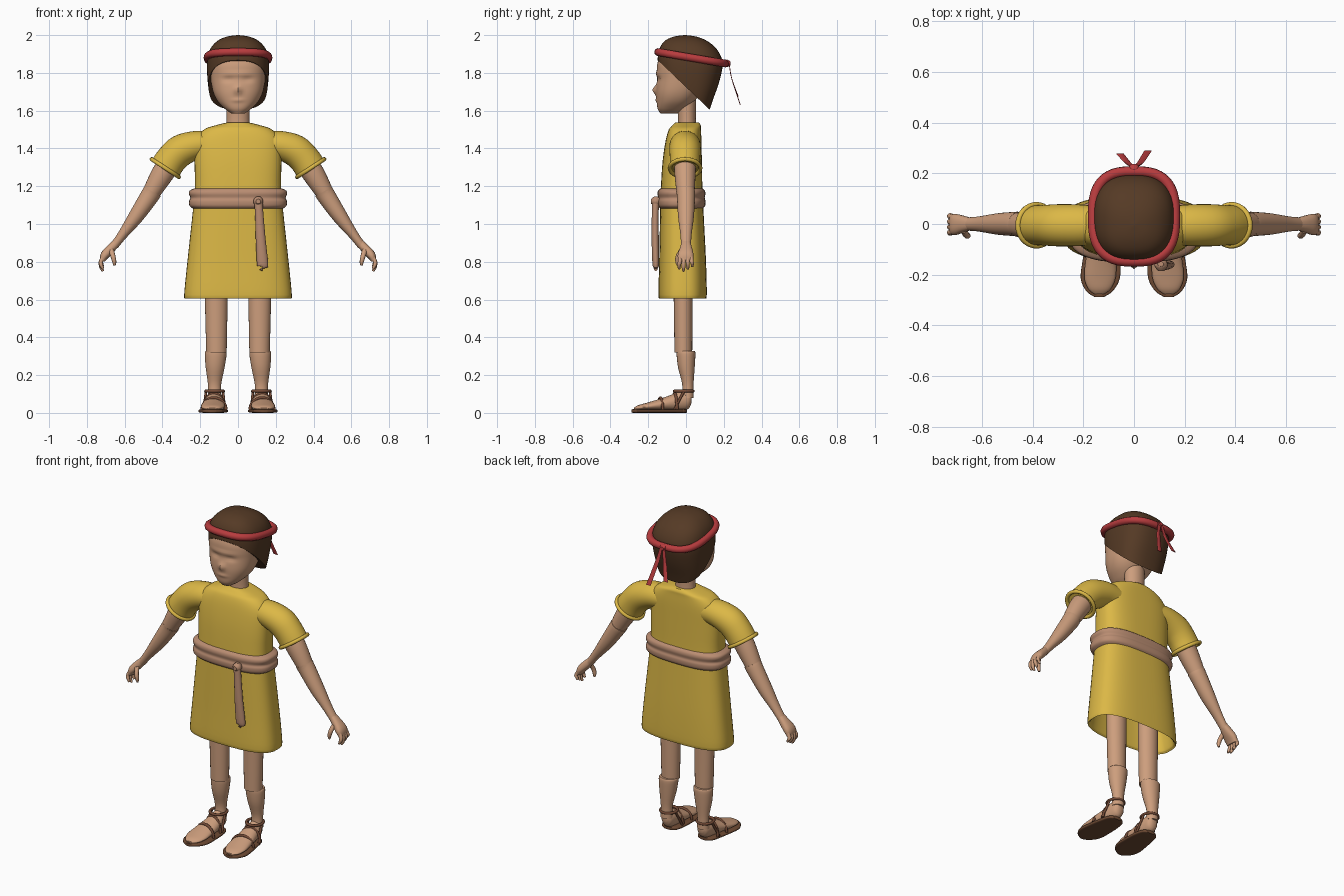
import bpy, bmesh, math
from mathutils import Vector

default = bpy.data.objects.get("Cube")
if default:
    bpy.data.objects.remove(default, do_unlink=True)

X, Y, Z = Vector((1, 0, 0)), Vector((0, 1, 0)), Vector((0, 0, 1))


def material(name, hex_code):
    def linear(c):
        return c / 12.92 if c <= 0.04045 else ((c + 0.055) / 1.055) ** 2.4
    rgb = [linear(int(hex_code[i:i + 2], 16) / 255) for i in (0, 2, 4)]
    mat = bpy.data.materials.new(name)
    mat.use_nodes = True
    mat.diffuse_color = (*rgb, 1)
    shader = mat.node_tree.nodes["Principled BSDF"]
    shader.inputs["Base Color"].default_value = (*rgb, 1)
    shader.inputs["Roughness"].default_value = 0.8
    return mat


skin = material("skin", "CD9E7D")
cloth = material("yellow cloth", "DCB846")
sash_cloth = material("tan sash", "BA8D72")
hair_brown = material("dark brown hair", "553A25")
red = material("red band", "B83C3E")
leather = material("sole leather", "6E4A33")
strap_leather = material("strap leather", "734A36")


def smooth(obj, angle=45):
    bpy.ops.object.select_all(action='DESELECT')
    obj.select_set(True)
    bpy.context.view_layer.objects.active = obj
    bpy.ops.object.shade_smooth_by_angle(angle=math.radians(angle))


def power_circle(n, power):
    """Unit outline between a circle (2) and a rounded square."""
    pts = []
    for i in range(n):
        c, s = math.cos(math.tau * i / n), math.sin(math.tau * i / n)
        pts.append((math.copysign(abs(c) ** (2 / power), c),
                    math.copysign(abs(s) ** (2 / power), s)))
    return pts


def refine(rows, steps):
    """Pass a smooth curve through the given sections."""
    out = []
    for i in range(len(rows) - 1):
        p0, p1 = rows[max(i - 1, 0)], rows[i]
        p2, p3 = rows[i + 1], rows[min(i + 2, len(rows) - 1)]
        for k in range(steps):
            t = k / steps
            out.append([b + t / 2 * (c - a + t * (2 * a - 5 * b + 4 * c - d
                        + t * (3 * (b - c) + d - a)))
                        for a, b, c, d in zip(p0, p1, p2, p3)])
    return out + [list(rows[-1])]


def loft(name, mat, sections, flip=1, side=Y, up=None, n=24, power=2,
         steps=4, shape=None):
    """Skin over sections (x, y, z, half depth, half width along side)."""
    rows = refine(sections, steps)
    centres = [Vector(r[:3]) for r in rows]
    outline = power_circle(n, power)
    bm = bmesh.new()
    rings = []
    for i, row in enumerate(rows):
        along = up or centres[min(i + 1, len(rows) - 1)] - centres[max(i - 1, 0)]
        u = side.cross(along).normalized()
        ring = []
        for c, s in outline:
            p = centres[i] + u * c * max(row[3], 0.001) + side * s * max(row[4], 0.001)
            p.x *= flip
            ring.append(bm.verts.new(p))
        rings.append(ring)
    for low, high in zip(rings, rings[1:]):
        for j in range(n):
            k = (j + 1) % n
            bm.faces.new((low[j], low[k], high[k], high[j]))
    bm.faces.new(rings[0])
    bm.faces.new(rings[-1])
    if shape:
        shape(bm)
    bmesh.ops.recalc_face_normals(bm, faces=bm.faces)
    mesh = bpy.data.meshes.new(name)
    bm.to_mesh(mesh)
    bm.free()
    mesh.materials.append(mat)
    obj = bpy.data.objects.new(name, mesh)
    bpy.context.collection.objects.link(obj)
    smooth(obj)
    return obj


def cord(name, mat, points, radius, flip=1, closed=False):
    """Round cord along a line of points."""
    curve = bpy.data.curves.new(name, 'CURVE')
    curve.dimensions = '3D'
    curve.bevel_depth, curve.bevel_resolution = radius, 3
    curve.use_fill_caps = True
    line = curve.splines.new('POLY')
    line.points.add(len(points) - 1)
    for spot, p in zip(line.points, points):
        spot.co = (p[0] * flip, p[1], p[2], 1)
    line.use_cyclic_u = closed
    curve.materials.append(mat)
    obj = bpy.data.objects.new(name, curve)
    bpy.context.collection.objects.link(obj)
    bpy.ops.object.select_all(action='DESELECT')
    obj.select_set(True)
    bpy.context.view_layer.objects.active = obj
    bpy.ops.object.convert(target='MESH')
    smooth(bpy.context.object)


def sculpt_face(bm):
    # x, z, push forward, spread in x and z: nose, eyes, brow, lips
    bumps = [(0, 1.71, .02, .017, .022), (.05, 1.765, -.009, .03, .014),
             (-.05, 1.765, -.009, .03, .014), (0, 1.795, .006, .08, .013),
             (0, 1.655, .006, .03, .01)]
    for v in bm.verts:
        if v.co.y < -.07:
            v.co.y -= sum(d * math.exp(-((v.co.x - x) / sx) ** 2 - ((v.co.z - z) / sz) ** 2)
                          for x, z, d, sx, sz in bumps)


def trim_hairline(bm):
    cut = bmesh.ops.bisect_plane(bm, geom=bm.verts[:] + bm.edges[:] + bm.faces[:],
                                 plane_co=(0, .11, 1.62), plane_no=(0, .95, 1),
                                 clear_inner=True)
    edges = [e for e in cut["geom_cut"] if isinstance(e, bmesh.types.BMEdge)]
    bmesh.ops.holes_fill(bm, edges=edges)


# Head, neck and hair
loft("head", skin, [(0, -.09, 1.585, .035, .045), (0, -.075, 1.61, .07, .075),
                    (0, -.055, 1.65, .108, .1), (0, -.04, 1.7, .132, .118),
                    (0, -.025, 1.77, .145, .128), (0, -.015, 1.84, .15, .138),
                    (0, -.005, 1.89, .135, .13), (0, 0, 1.93, .1, .1)],
     up=Z, n=64, power=2.3, steps=7, shape=sculpt_face)
loft("neck", skin, [(0, .005, 1.49, .065, .05), (0, .005, 1.56, .06, .047),
                    (0, 0, 1.72, .065, .055)], up=Z)
loft("hair", hair_brown, [(0, .03, 1.57, .12, .085), (0, .025, 1.65, .145, .115),
                          (0, .02, 1.75, .16, .155), (0, .022, 1.85, .164, .172),
                          (0, .012, 1.92, .15, .155), (0, 0, 1.967, .112, .115),
                          (0, -.005, 1.992, .06, .06), (0, -.005, 2, .003, .003)],
     up=Z, n=40, power=2.5, shape=trim_hairline)

# Headband, knot and ribbon tails
cord("headband", red, [(.161 * c, .03 + .177 * s, 1.88 - .03 * s)
                       for c, s in power_circle(48, 2.8)], .021, closed=True)
loft("headband_knot", red, [(0, .205, 1.85, .012, .012), (0, .217, 1.85, .02, .024),
                            (0, .236, 1.85, .01, .012)], side=X)
for label, s, drop in (("left", 1, 0), ("right", -1, .045)):
    loft(label + "_ribbon", red, [(.008, .228, 1.855, .002, .01), (.025, .242, 1.77, .002, .013),
                                  (.055, .288 - drop / 4, 1.63 + drop, .002, .015)],
         flip=s, side=X, n=8, power=5)

# Tunic body with a folded hem and hollow skirt
loft("tunic", cloth, [(0, -.02, 1, .21, .09), (0, -.02, .8, .24, .105),
                      (0, -.018, .64, .265, .113), (0, -.018, .611, .276, .12),
                      (0, -.018, .625, .285, .128), (0, -.018, .8, .268, .124),
                      (0, -.022, 1.06, .24, .115), (0, -.023, 1.19, .228, .11),
                      (0, -.02, 1.33, .23, .104), (0, -.013, 1.44, .226, .095),
                      (0, -.006, 1.5, .18, .085), (0, .003, 1.522, .12, .075),
                      (0, .006, 1.537, .06, .062)], up=Z, n=48, power=2.8)

# Rolled waist sash and its hanging end
loft("waist_sash", sash_cloth, [(0, -.024, 1.08, .235, .11), (0, -.024, 1.095, .256, .125),
                                (0, -.024, 1.12, .259, .128), (0, -.024, 1.138, .252, .123),
                                (0, -.024, 1.16, .26, .127), (0, -.024, 1.177, .255, .123),
                                (0, -.024, 1.189, .23, .11)], up=Z, n=48, power=2.8)
loft("sash_tail", sash_cloth, [(.105, -.158, 1.145, .012, .01), (.107, -.16, 1.125, .022, .02),
                               (.112, -.163, 1.06, .022, .018), (.12, -.163, .92, .026, .019),
                               (.13, -.16, .79, .03, .018), (.13, -.16, .775, .024, .012)], n=16)
loft("sash_knot", sash_cloth, [(.107, -.14, 1.12, .02, .02), (.107, -.165, 1.12, .026, .026),
                               (.107, -.185, 1.12, .012, .012)], side=X, n=16)

for label, s in (("left", 1), ("right", -1)):
    # Sleeve and cuff
    loft(label + "_sleeve", cloth, [(.14, -.005, 1.42, .07, .075), (.22, -.005, 1.417, .076, .082),
                                    (.3, -.005, 1.39, .084, .083), (.35, -.005, 1.345, .083, .08),
                                    (.383, -.005, 1.298, .084, .079)], flip=s, n=32)
    cord(label + "_cuff", cloth, [(.385 + .072 * c, -.005 + .081 * d, 1.296 + .047 * c)
                                  for c, d in power_circle(32, 2)], .011, s, True)

    # Arm
    loft(label + "_upper_arm", skin, [(.33, -.005, 1.37, .06, .06), (.4, -.005, 1.265, .059, .056),
                                      (.468, -.002, 1.15, .045, .046)], flip=s)
    loft(label + "_forearm", skin, [(.453, -.002, 1.172, .05, .05), (.47, 0, 1.145, .049, .048),
                                    (.54, 0, 1.04, .04, .042), (.61, 0, .945, .026, .03),
                                    (.655, 0, .885, .022, .026)], flip=s)

    # Hand with four fingers and a thumb
    loft(label + "_palm", skin, [(.645, 0, .9, .02, .024), (.675, 0, .868, .024, .033),
                                 (.705, -.002, .835, .023, .042), (.718, -.002, .805, .014, .038)],
         flip=s, power=2.4)
    for i, finger in enumerate(("index", "middle", "ring", "little")):
        y, tip = -.033 + .021 * i, .75 + .012 * abs(i - 1)
        loft(f"{label}_{finger}_finger", skin,
             [(.712, y * .9, .83, .011, .011), (.726, y, .8, .011, .011),
              (.724, y * 1.1, tip + .02, .01, .01), (.714, y * 1.1, tip, .006, .006)],
             flip=s, n=10)
    loft(label + "_thumb", skin, [(.672, -.022, .865, .014, .014), (.662, -.042, .83, .013, .013),
                                  (.655, -.046, .8, .011, .011), (.654, -.044, .78, .006, .006)],
         flip=s, n=10)

    # Leg
    loft(label + "_thigh", skin, [(.115, -.015, .85, .062, .053), (.115, -.015, .6, .06, .05),
                                  (.114, -.014, .32, .054, .047)], flip=s, up=Z)
    loft(label + "_shin", skin, [(.117, 0, .328, .054, .046), (.118, 0, .312, .058, .05),
                                 (.121, .002, .24, .05, .044), (.124, .01, .15, .035, .03),
                                 (.124, .008, .08, .037, .033)], flip=s, up=Z)

    # Foot and sandal
    loft(label + "_foot", skin, [(.122, .03, .075, .02, .018), (.122, .015, .07, .046, .034),
                                 (.123, -.02, .066, .055, .043), (.125, -.07, .055, .044, .052),
                                 (.13, -.14, .043, .031, .06), (.134, -.21, .033, .02, .062),
                                 (.136, -.255, .026, .014, .045), (.137, -.276, .022, .005, .02)],
         flip=s, side=X, up=-Y)
    loft(label + "_sole", leather, [(.122, .005, .01, .009, .025), (.122, -.015, .01, .01, .052),
                                    (.123, -.07, .01, .01, .066), (.128, -.14, .01, .01, .074),
                                    (.133, -.215, .01, .01, .077), (.136, -.265, .01, .01, .052),
                                    (.137, -.288, .01, .009, .018)],
         flip=s, side=X, up=-Y, n=32, power=4)
    cord(label + "_ankle_strap", strap_leather, [(.124 + .047 * c, -.012 + .05 * d, .115)
                                                 for c, d in power_circle(24, 2)], .008, s, True)
    arch = [math.pi * i / 12 for i in range(13)]
    for part, y, wide, tall in (("instep", -.06, .057, .085), ("toe", -.135, .064, .062)):
        cord(f"{label}_{part}_strap", strap_leather,
             [(.127 + wide * math.cos(a), y + .012 * math.cos(a), .018 + tall * math.sin(a))
              for a in arch], .008, s)
    for part, sign in (("inner", -1), ("outer", 1)):
        cord(f"{label}_{part}_side_strap", strap_leather,
             [(.124 + sign * .045, -.01, .115), (.125 + sign * .05, -.035, .07),
              (.126 + sign * .058, -.06, .018)], .007, s)
